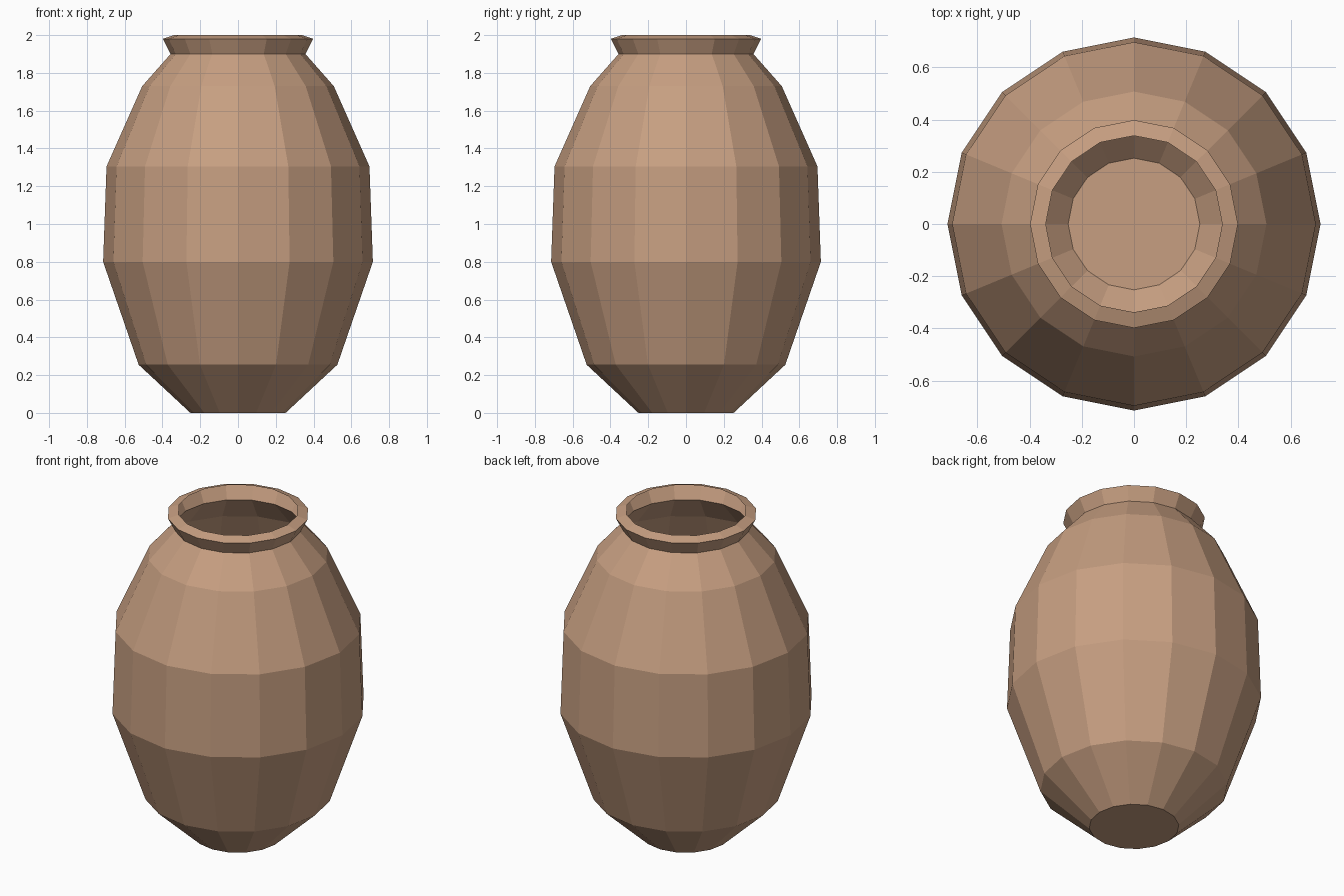
import bpy
import bmesh
from math import cos, sin, tau

cube = bpy.data.objects.get("Cube")
if cube:
    bpy.data.objects.remove(cube, do_unlink=True)

SIDES = 16

# Fired clay colour
clay = bpy.data.materials.new("clay")
clay.use_nodes = True
colour = (0.57, 0.345, 0.22, 1)
clay.diffuse_color = colour
clay.node_tree.nodes["Principled BSDF"].inputs["Base Color"].default_value = colour

# Pot profile from foot to lip: (radius, height)
profile = [
    (0.252, 0.0),     # foot
    (0.526, 0.255),   # lower belly
    (0.714, 0.80),    # widest point
    (0.696, 1.305),   # upper belly
    (0.507, 1.73),    # shoulder
    (0.357, 1.90),    # neck
    (0.398, 1.98),    # flared lip
    (0.338, 2.0),     # mouth
]


def lathe(name, points, material):
    """Turn a profile into a thin faceted shell with a closed base."""
    bm = bmesh.new()
    rings = [[bm.verts.new((r * cos(tau * i / SIDES), r * sin(tau * i / SIDES), z))
              for i in range(SIDES)] for r, z in points]
    bm.faces.new(rings[0][::-1])
    for low, high in zip(rings, rings[1:]):
        for i in range(SIDES):
            j = (i + 1) % SIDES
            bm.faces.new((low[i], low[j], high[j], high[i]))
    mesh = bpy.data.meshes.new(name)
    bm.to_mesh(mesh)
    bm.free()
    mesh.materials.append(material)
    obj = bpy.data.objects.new(name, mesh)
    bpy.context.collection.objects.link(obj)
    return obj


lathe("clay_pot", profile, clay)
